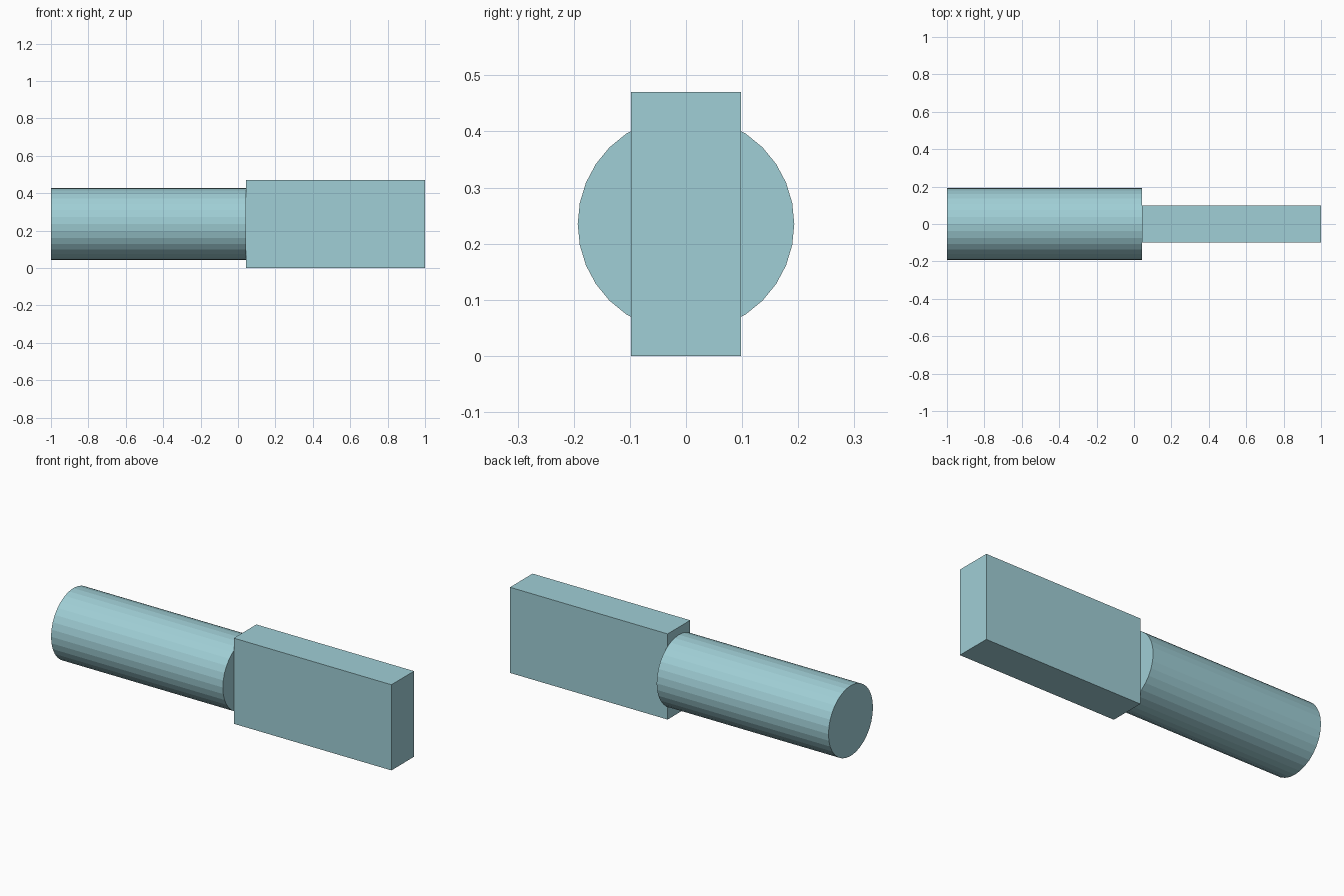
import bpy, math

if "Cube" in bpy.data.objects:
    bpy.data.objects.remove(bpy.data.objects["Cube"])

mat = bpy.data.materials.new("pale teal")
mat.diffuse_color = (0.35, 0.62, 0.67, 1)
mat.use_nodes = True
mat.node_tree.nodes["Principled BSDF"].inputs["Base Color"].default_value = mat.diffuse_color

JOINT_X, MID_Z = 0.043, 0.235


def finish(name):
    obj = bpy.context.object
    obj.name = name
    obj.data.materials.append(mat)
    return obj


# Round shaft lying along x
bpy.ops.mesh.primitive_cylinder_add(
    vertices=32, radius=0.193, depth=1 + JOINT_X,
    location=((JOINT_X - 1) / 2, 0, MID_Z), rotation=(0, math.pi / 2, 0))
finish("round_shaft")

# Flat rectangular blade
bpy.ops.mesh.primitive_cube_add(size=1, location=((1 + JOINT_X) / 2, 0, MID_Z))
blade = finish("flat_blade")
blade.scale = (1 - JOINT_X, 0.196, 0.47)
bpy.ops.object.transform_apply(location=False, rotation=False, scale=True)
